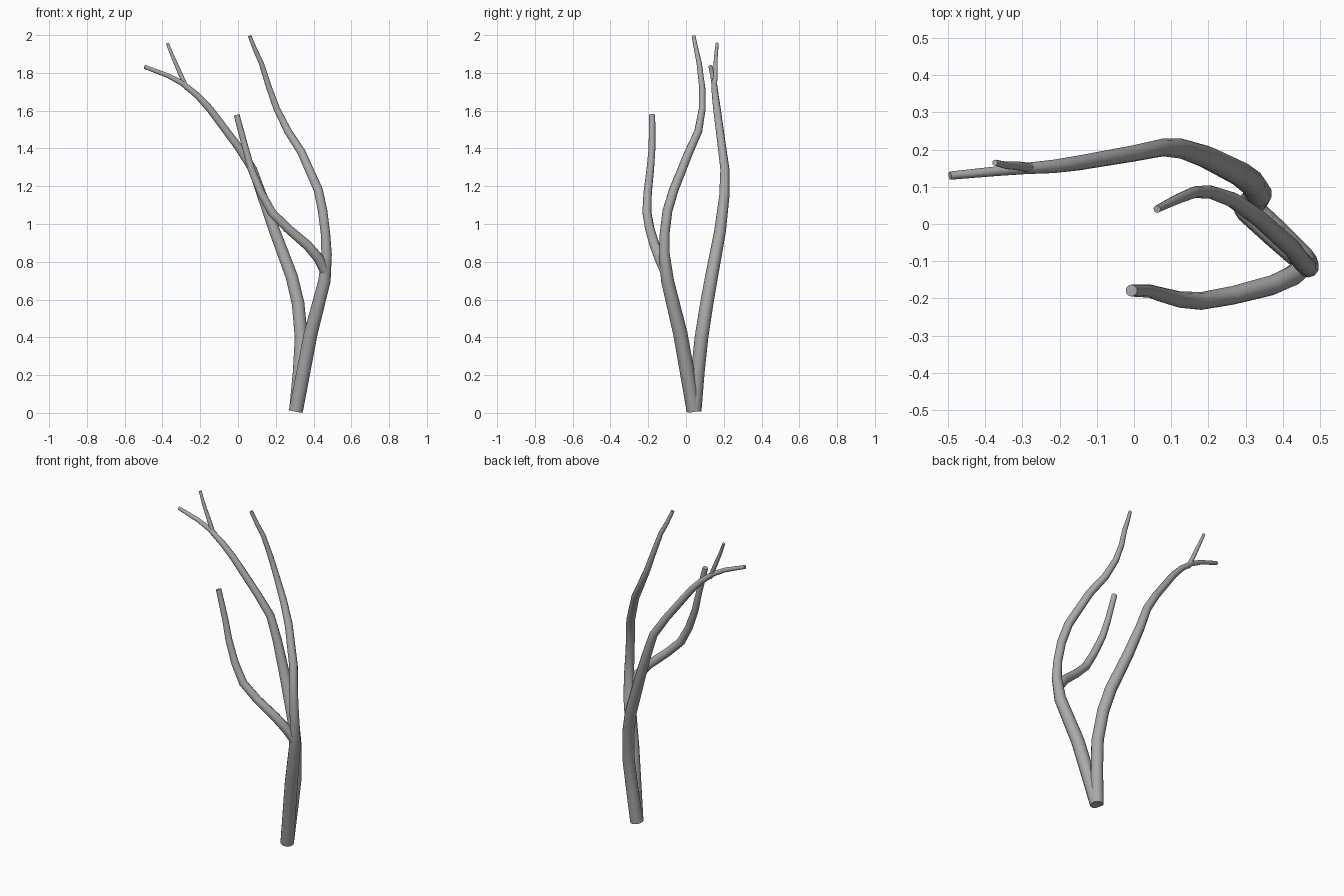
import bpy, bmesh, math
from mathutils import Vector

bark = bpy.data.materials.new("grey bark")
bark.diffuse_color = (0.4, 0.4, 0.4, 1)
SIDES = 10


def tube(name, pts):
    """Tapered tube through (x, y, z, radius) points with capped ends."""
    bm = bmesh.new()
    pos = [Vector(p[:3]) for p in pts]
    rings = []
    for i, p in enumerate(pos):
        t = (pos[min(i + 1, len(pos) - 1)] - pos[max(i - 1, 0)]).normalized()
        u = Vector((0, 1, 0))
        u = (u - t * u.dot(t)).normalized()
        v = t.cross(u)
        rings.append([bm.verts.new(p + pts[i][3] * (u * math.cos(a) + v * math.sin(a)))
                      for a in (2 * math.pi * k / SIDES for k in range(SIDES))])
    for a, b in zip(rings, rings[1:]):
        for k in range(SIDES):
            n = (k + 1) % SIDES
            bm.faces.new((a[k], a[n], b[n], b[k]))
    bm.faces.new(rings[0])
    bm.faces.new(rings[-1])
    bmesh.ops.recalc_face_normals(bm, faces=bm.faces)
    me = bpy.data.meshes.new(name)
    bm.to_mesh(me)
    bm.free()
    me.materials.append(bark)
    ob = bpy.data.objects.new(name, me)
    bpy.context.collection.objects.link(ob)
    bpy.context.view_layer.objects.active = ob
    ob.select_set(True)
    bpy.ops.object.shade_smooth_by_angle(angle=math.radians(40))
    ob.select_set(False)


# tall stem on the right
tube("right_stem", [
    (.307, .042, .012, .039), (.385, -.03, .42, .038), (.458, -.098, .70, .034),
    (.469, -.115, .84, .029), (.463, -.113, .95, .026), (.448, -.098, 1.07, .026),
    (.425, -.065, 1.18, .025), (.336, .015, 1.38, .023), (.265, .065, 1.49, .021),
    (.205, .086, 1.61, .018), (.165, .086, 1.72, .016), (.124, .070, 1.85, .014),
    (.092, .055, 1.92, .012), (.062, .040, 1.995, .010)])

# stem leaning to the left
tube("left_stem", [
    (.307, .044, .012, .038), (.325, .063, .22, .036), (.335, .082, .40, .036),
    (.318, .110, .58, .035), (.285, .135, .72, .034), (.195, .180, .96, .031),
    (.127, .203, 1.15, .027), (.078, .206, 1.29, .024), (0, .190, 1.41, .022),
    (-.150, .164, 1.61, .020), (-.215, .155, 1.68, .018), (-.295, .149, 1.745, .015),
    (-.370, .142, 1.785, .013), (-.495, .130, 1.832, .011)])

# side branch of the right stem
tube("side_branch", [
    (.464, -.108, .74, .026), (.425, -.140, .82, .028), (.370, -.165, .885, .027),
    (.265, -.192, .975, .025), (.180, -.207, 1.06, .024), (.122, -.203, 1.165, .022),
    (.070, -.189, 1.29, .020), (.040, -.180, 1.40, .018), (-.007, -.179, 1.578, .016)])

# small twig at the end of the left stem
tube("twig", [
    (-.270, .150, 1.715, .013), (-.308, .156, 1.80, .012), (-.345, .158, 1.885, .010),
    (-.374, .165, 1.957, .008)])
